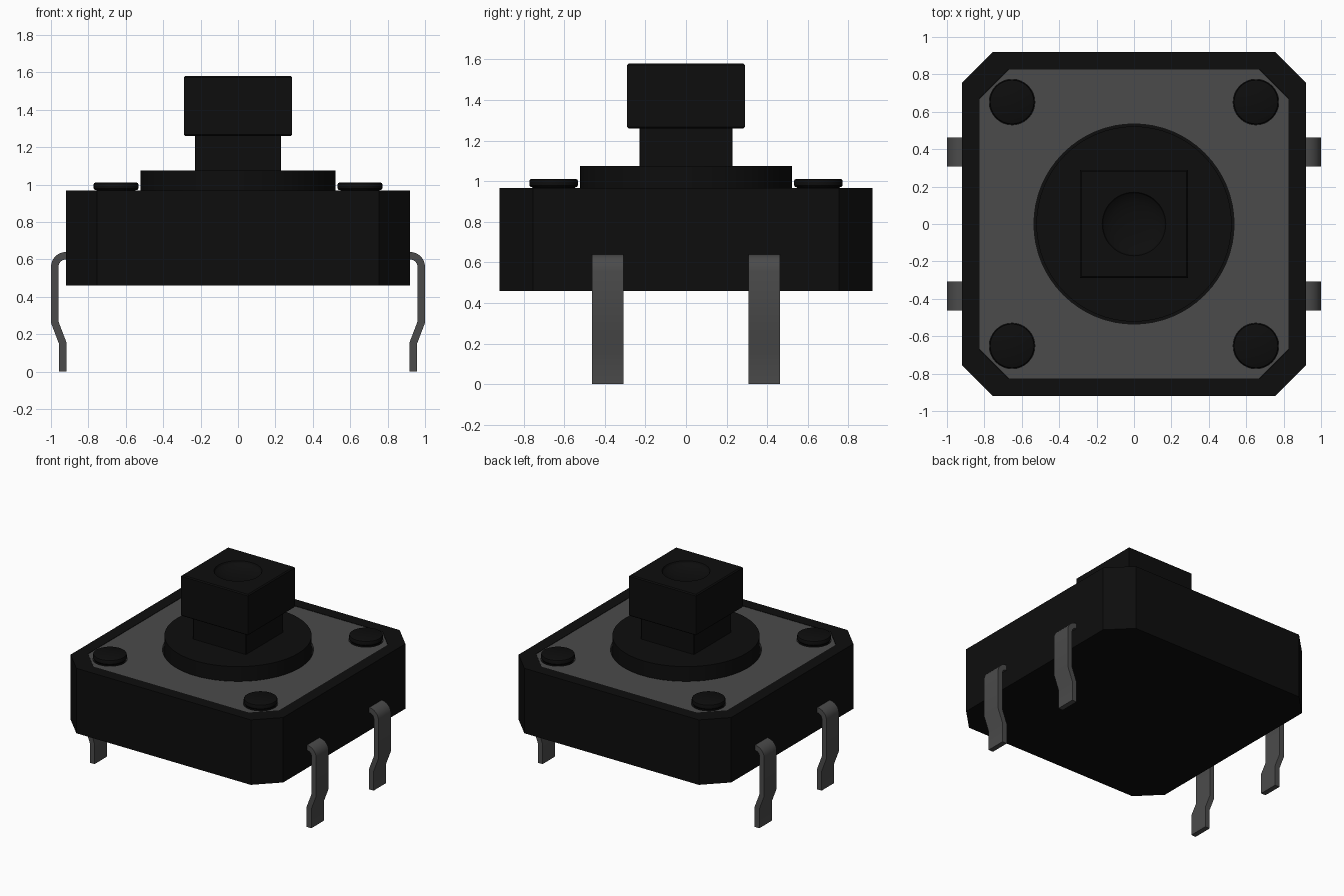
import bpy, bmesh, math
from mathutils import Matrix

if "Cube" in bpy.data.objects:
    bpy.data.objects.remove(bpy.data.objects["Cube"], do_unlink=True)


def make_material(name, value):
    m = bpy.data.materials.new(name)
    m.use_nodes = True
    col = (value, value, value, 1)
    m.diffuse_color = col
    m.node_tree.nodes["Principled BSDF"].inputs["Base Color"].default_value = col
    return m


black = make_material("black plastic", 0.004)
metal = make_material("grey metal", 0.07)


def finish(name, bm, mat, bevel=0.0, smooth=True):
    bmesh.ops.recalc_face_normals(bm, faces=bm.faces[:])
    me = bpy.data.meshes.new(name)
    bm.to_mesh(me)
    bm.free()
    me.materials.append(mat)
    ob = bpy.data.objects.new(name, me)
    bpy.context.collection.objects.link(ob)
    if bevel:
        mod = ob.modifiers.new("soft edges", 'BEVEL')
        mod.width, mod.segments = bevel, 3
        mod.limit_method, mod.angle_limit = 'ANGLE', math.radians(40)
    if smooth:
        bpy.ops.object.select_all(action='DESELECT')
        ob.select_set(True)
        bpy.context.view_layer.objects.active = ob
        bpy.ops.object.shade_smooth_by_angle(angle=math.radians(30))
    return ob


def octagon(h, c):
    """Square of half width h with corners cut back by c."""
    k = h - c
    return [(h, -k), (h, k), (k, h), (-k, h), (-h, k), (-h, -k), (-k, -h), (k, -h)]


def circle(r, n, cx=0, cy=0):
    return [(cx + r * math.cos(2 * math.pi * i / n),
             cy + r * math.sin(2 * math.pi * i / n)) for i in range(n)]


def loft(bm, rings):
    """Skin a stack of (outline, z) rings and cap both ends."""
    loops = [[bm.verts.new((x, y, z)) for x, y in pts] for pts, z in rings]
    for a, b in zip(loops, loops[1:]):
        for i in range(len(a)):
            j = (i + 1) % len(a)
            bm.faces.new((a[i], a[j], b[j], b[i]))
    bm.faces.new(loops[0][::-1])
    bm.faces.new(loops[-1])


# Housing with a shallow tray in its top
bm = bmesh.new()
loft(bm, [(octagon(0.92, 0.165), 0.46), (octagon(0.92, 0.165), 0.968),
          (octagon(0.827, 0.155), 0.968), (octagon(0.827, 0.155), 0.935)])
finish("housing", bm, black, smooth=False)

# Metal cover plate, pierced for the plunger and the four rivets
corners = [(sx * 0.652, sy * 0.652) for sx in (-1, 1) for sy in (-1, 1)]
cu = bpy.data.curves.new("cover_plate", 'CURVE')
cu.dimensions, cu.fill_mode, cu.extrude = '2D', 'BOTH', 0.014
outlines = [octagon(0.826, 0.155), circle(0.535, 64)]
outlines += [circle(0.122, 32, x, y) for x, y in corners]
for pts in outlines:
    sp = cu.splines.new('POLY')
    sp.points.add(len(pts) - 1)
    for p, (x, y) in zip(sp.points, pts):
        p.co = (x, y, 0, 1)
    sp.use_cyclic_u = True
cu.materials.append(metal)
plate = bpy.data.objects.new("cover_plate", cu)
plate.location.z = 0.952
bpy.context.collection.objects.link(plate)
bpy.ops.object.select_all(action='DESELECT')
plate.select_set(True)
bpy.context.view_layer.objects.active = plate
bpy.ops.object.convert(target='MESH')

# Rivets: a narrow stud under a rounded head
for i, (x, y) in enumerate(corners):
    bm = bmesh.new()
    prof = [(0.105, 0.935), (0.105, 0.97), (0.114, 0.972), (0.12, 0.98),
            (0.12, 1.0), (0.117, 1.008), (0.109, 1.012)]
    loft(bm, [(circle(r, 32, x, y), z) for r, z in prof])
    finish(f"rivet_{i + 1}", bm, black)

# Round flange of the plunger
bm = bmesh.new()
loft(bm, [(circle(0.522, 64), 0.935), (circle(0.522, 64), 1.075)])
finish("plunger_flange", bm, black)

# Square stem
bm = bmesh.new()
loft(bm, [(octagon(0.23, 0.004), 1.07), (octagon(0.23, 0.004), 1.27)])
finish("plunger_stem", bm, black, smooth=False)

# Square cap with a round dished recess in the top
bm = bmesh.new()
n, h, r, top = 48, 0.29, 0.17, 1.58
square = []
for x, y in circle(1, n, 0, 0):
    s = h / max(abs(x), abs(y))
    square.append((x * s, y * s))
edge = 0.008
small = [(x * (1 - edge / h), y * (1 - edge / h)) for x, y in square]
rings = [(small, 1.26), (square, 1.26 + edge), (square, top - edge), (small, top)]
for k in range(6):
    a = k / 6 * math.pi / 2
    rings.append((circle(r * math.cos(a), n), top - 0.05 * math.sin(a)))
loft(bm, rings)
finish("plunger_cap", bm, black)

# Bent legs: centre line thickened into a strip
t = 0.02
path = [(0.86, 0.62), (0.92, 0.62)]
path += [(0.92 + 0.06 * math.sin(a), 0.56 + 0.06 * math.cos(a))
         for a in (math.radians(d) for d in (15, 30, 45, 60, 75, 90))]
path += [(0.98, 0.265), (0.938, 0.155), (0.938, 0.0)]


def offset(path, d):
    out = []
    for i, (x, z) in enumerate(path):
        dirs = []
        for a, b in ((i - 1, i), (i, i + 1)):
            if a >= 0 and b < len(path):
                dx, dz = path[b][0] - path[a][0], path[b][1] - path[a][1]
                l = math.hypot(dx, dz)
                dirs.append((-dz / l, dx / l))
        nx = sum(v[0] for v in dirs) / len(dirs)
        nz = sum(v[1] for v in dirs) / len(dirs)
        m = nx * nx + nz * nz
        out.append((x + d * nx / m, z + d * nz / m))
    return out


strip = offset(path, t) + offset(path, -t)[::-1]
for side, sx in (("left", 1), ("right", -1)):
    for place, cy in (("front", -0.385), ("back", 0.385)):
        bm = bmesh.new()
        loft(bm, [(strip, -0.077), (strip, 0.077)])
        # Turn the strip upright, then mirror it to its side
        bmesh.ops.transform(bm, verts=bm.verts[:],
                            matrix=Matrix(((sx, 0, 0, 0), (0, 0, 1, cy),
                                           (0, 1, 0, 0), (0, 0, 0, 1))))
        finish(f"{side}_{place}_leg", bm, metal)
